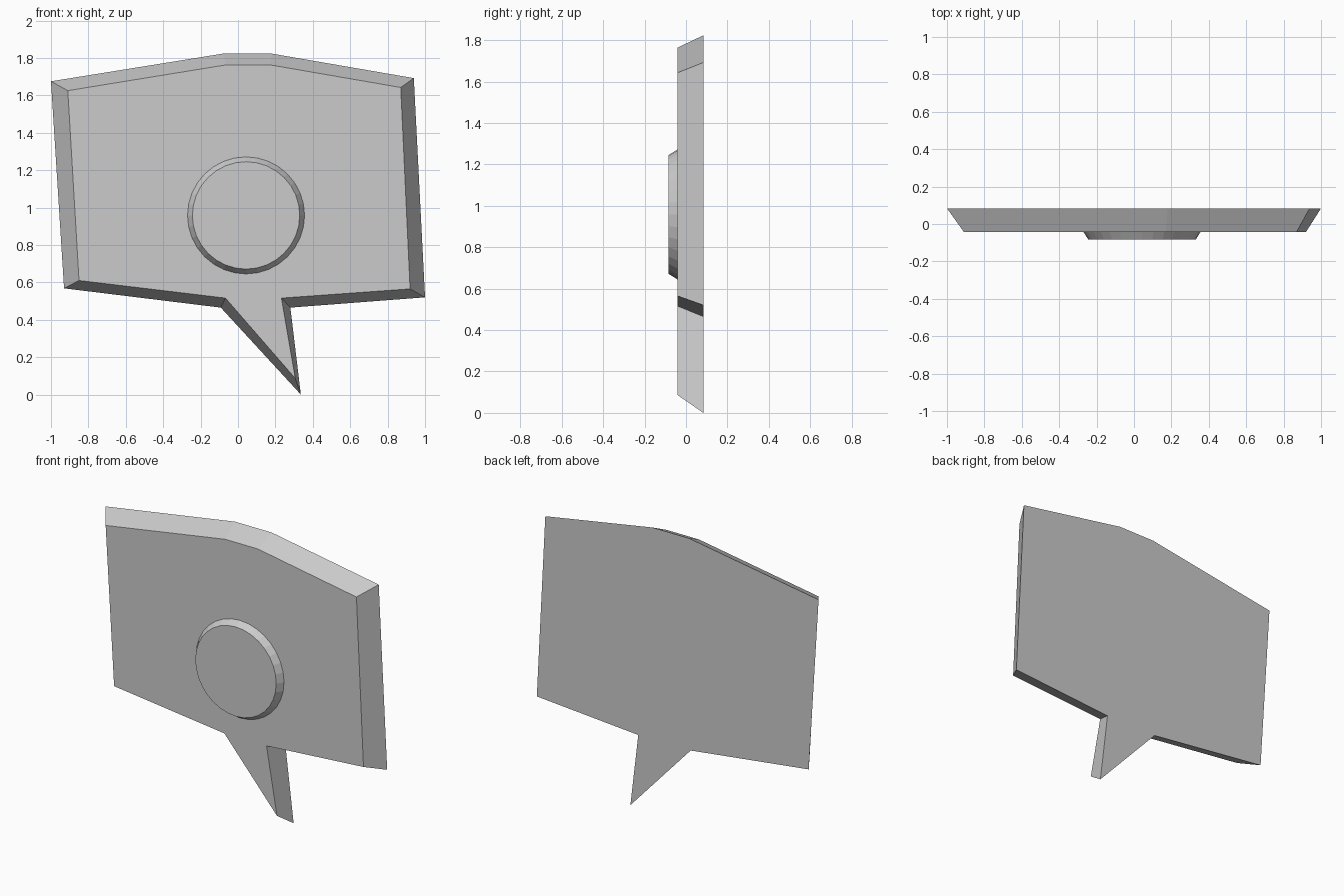
import bpy, bmesh, math

if "Cube" in bpy.data.objects:
    bpy.data.objects.remove(bpy.data.objects["Cube"])

Y_BACK, Y_FACE, Y_DISC = 0.084, -0.042, -0.084


def loft(name, back, front, y0, y1, cap_back=True):
    """Bevelled slab: joins a back (x, z) outline to a front one."""
    bm = bmesh.new()
    b = [bm.verts.new((x, y0, z)) for x, z in back]
    f = [bm.verts.new((x, y1, z)) for x, z in front]
    n = len(b)
    for i in range(n):
        j = (i + 1) % n
        bm.faces.new((b[i], b[j], f[j], f[i]))
    bm.faces.new(f)
    if cap_back:
        bm.faces.new(b[::-1])
    bmesh.ops.recalc_face_normals(bm, faces=bm.faces)
    mesh = bpy.data.meshes.new(name)
    bm.to_mesh(mesh)
    bm.free()
    obj = bpy.data.objects.new(name, mesh)
    bpy.context.collection.objects.link(obj)
    return obj


def circle(cx, cz, r, n=32):
    return [(cx + r * math.cos(2 * math.pi * i / n),
             cz + r * math.sin(2 * math.pi * i / n)) for i in range(n)]


# Speech bubble plate: wide back outline, narrower front outline
back = [(-1, 1.68), (-0.08, 1.828), (0.18, 1.828), (0.94, 1.697), (1, 0.525),
        (0.28, 0.47), (0.336, 0.005), (-0.092, 0.47), (-0.93, 0.573)]
front = [(-0.91, 1.63), (-0.062, 1.768), (0.17, 1.768), (0.87, 1.647), (0.92, 0.57),
         (0.232, 0.521), (0.306, 0.092), (-0.067, 0.521), (-0.85, 0.615)]
# Stand the tip on the floor
drop = min(z for _, z in back)
back = [(x, z - drop) for x, z in back]
front = [(x, z - drop) for x, z in front]
loft("bubble_plate", back, front, Y_BACK, Y_FACE)

# Raised round button on the face
CX, CZ = 0.043, 0.963 - drop
loft("round_button", circle(CX, CZ, 0.313), circle(CX, CZ, 0.287),
     Y_FACE, Y_DISC, cap_back=False)
